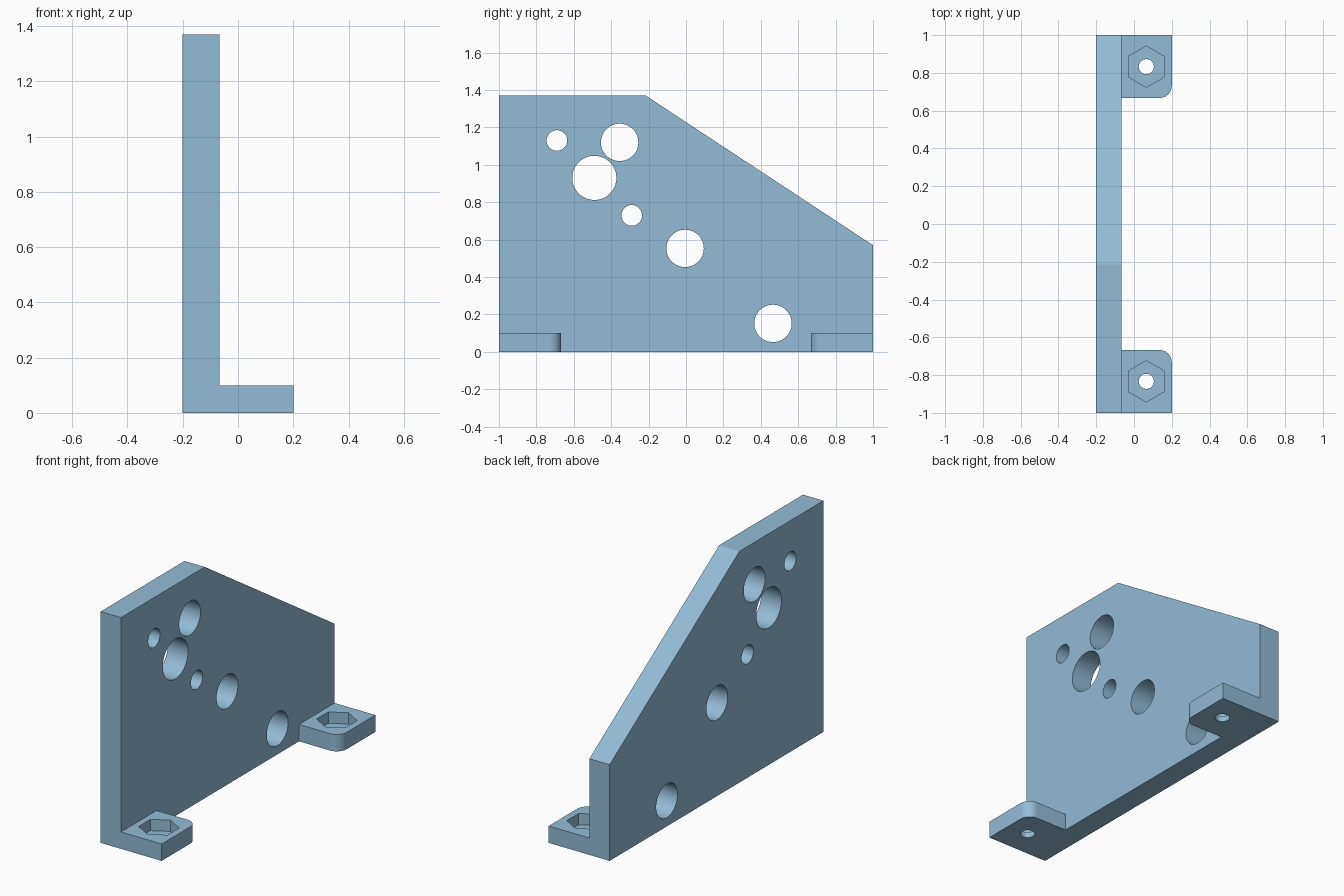
import bpy, bmesh, math
from mathutils import Vector

if "Cube" in bpy.data.objects:
    bpy.data.objects.remove(bpy.data.objects["Cube"])

blue = bpy.data.materials.new("steel_blue")
blue.diffuse_color = (0.29, 0.50, 0.66, 1)
blue.use_nodes = True
blue.node_tree.nodes["Principled BSDF"].inputs["Base Color"].default_value = blue.diffuse_color


def prism(name, outline, direction):
    """Extrude a closed outline of 3D points along a direction."""
    bm = bmesh.new()
    face = bm.faces.new([bm.verts.new(p) for p in outline])
    ext = bmesh.ops.extrude_face_region(bm, geom=[face])
    moved = [v for v in ext["geom"] if isinstance(v, bmesh.types.BMVert)]
    bmesh.ops.translate(bm, verts=moved, vec=Vector(direction))
    bmesh.ops.recalc_face_normals(bm, faces=bm.faces)
    mesh = bpy.data.meshes.new(name)
    bm.to_mesh(mesh)
    bm.free()
    mesh.materials.append(blue)
    obj = bpy.data.objects.new(name, mesh)
    bpy.context.collection.objects.link(obj)
    return obj


def circle(r, n, phase=0.0):
    return [(r * math.cos(phase + 2 * math.pi * i / n),
             r * math.sin(phase + 2 * math.pi * i / n)) for i in range(n)]


def combine(target, other, operation):
    """Apply a boolean and discard the helper."""
    other.hide_render = True
    mod = target.modifiers.new(operation, "BOOLEAN")
    mod.operation, mod.solver, mod.object = operation, "EXACT", other
    bpy.context.view_layer.objects.active = target
    bpy.ops.object.modifier_apply(modifier=mod.name)
    bpy.data.objects.remove(other, do_unlink=True)


# Upright plate with a sloped top edge
X0, X1, X2 = -0.2, -0.067, 0.2
profile = [(-1, 0), (1, 0), (1, 0.57), (-0.215, 1.37), (-1, 1.37)]
bracket = prism("bracket_plate", [(X0, y, z) for y, z in profile], (X1 - X0, 0, 0))

# Two mounting tabs, each with one rounded inner corner
R, INNER, TAB_H = 0.065, 0.667, 0.1
for s in (-1, 1):
    arc = [(X2 - R + R * math.sin(a), INNER + R - R * math.cos(a))
           for a in (math.pi / 2 * i / 12 for i in range(13))]
    outline = [(X1 - 0.06, 1), (X1 - 0.06, INNER)] + arc + [(X2, 1)]
    tab = prism("mounting_tab", [(x, s * y, 0) for x, y in outline], (0, 0, TAB_H))
    combine(bracket, tab, "UNION")

# Round holes through the plate: y, z, radius
for y, z, r in [(-0.69, 1.13, 0.055), (-0.355, 1.12, 0.1), (-0.49, 0.93, 0.118),
                (-0.29, 0.73, 0.055), (-0.005, 0.553, 0.1), (0.465, 0.152, 0.1)]:
    ring = [(X0 - 0.1, y + a, z + b) for a, b in circle(r, 64)]
    combine(bracket, prism("hole_cutter", ring, (0.4, 0, 0)), "DIFFERENCE")

# Hexagonal nut pocket and screw hole in each tab
for s in (-1, 1):
    for r, n, phase, base in [(0.109, 6, math.pi / 2, 0.033), (0.04, 48, 0, -0.1)]:
        ring = [(0.065, s * 0.833, base) for _ in range(n)]
        ring = [(p[0] + a, p[1] + b, p[2]) for p, (a, b) in zip(ring, circle(r, n, phase))]
        combine(bracket, prism("pocket_cutter", ring, (0, 0, 0.3)), "DIFFERENCE")

# Smooth hole walls, sharp edges elsewhere
bpy.ops.object.select_all(action="DESELECT")
bracket.select_set(True)
bpy.context.view_layer.objects.active = bracket
bpy.ops.object.shade_smooth_by_angle(angle=math.radians(30))
